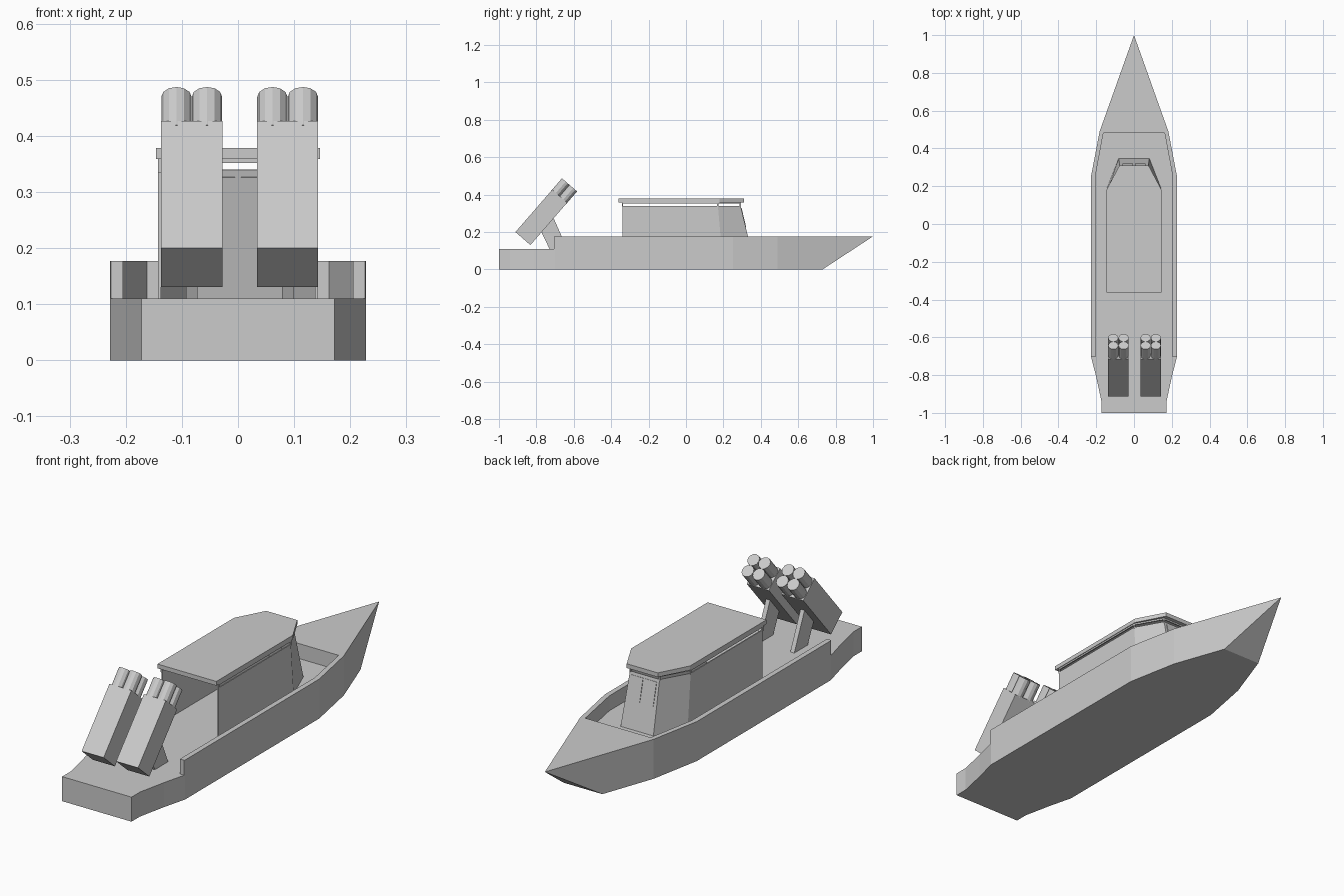
import bpy, bmesh, math
from mathutils import Vector, Matrix

if "Cube" in bpy.data.objects:
    bpy.data.objects.remove(bpy.data.objects["Cube"])


def finish(name, bm):
    bmesh.ops.recalc_face_normals(bm, faces=bm.faces[:])
    me = bpy.data.meshes.new(name)
    bm.to_mesh(me)
    bm.free()
    ob = bpy.data.objects.new(name, me)
    bpy.context.collection.objects.link(ob)
    return ob


def mirrored(half):
    """Close a right-hand outline by reflecting it across x = 0."""
    return half + [(-x, y) for x, y in reversed(half) if x > 0]


def prism(name, pts, offset):
    """Extrude a polygon of 3D points along an offset."""
    bm = bmesh.new()
    face = bm.faces.new([bm.verts.new(p) for p in pts])
    ext = bmesh.ops.extrude_face_region(bm, geom=[face], use_keep_orig=True)
    verts = [g for g in ext["geom"] if isinstance(g, bmesh.types.BMVert)]
    bmesh.ops.translate(bm, verts=verts, vec=offset)
    return finish(name, bm)


def slab(name, half, z0, z1):
    return prism(name, [(x, y, z0) for x, y in mirrored(half)], (0, 0, z1 - z0))


def strip(name, low, high, thick):
    """Wall sheet between two rails, given thickness."""
    bm = bmesh.new()
    a = [bm.verts.new(p) for p in low]
    b = [bm.verts.new(p) for p in high]
    for i in range(len(a) - 1):
        bm.faces.new((a[i], a[i + 1], b[i + 1], b[i]))
    ob = finish(name, bm)
    mod = ob.modifiers.new("thickness", "SOLIDIFY")
    mod.thickness = thick
    mod.offset = 0
    return ob


# Hull: plan outline, with a raked flat cut at the bow
hull = slab("hull", [(.172, -1), (.172, -.94), (.2, -.81), (.228, -.70),
                     (.228, .25), (.182, .49), (0, 1)], 0, .177)
bm = bmesh.new()
bm.from_mesh(hull.data)
cut = bmesh.ops.bisect_plane(bm, geom=bm.verts[:] + bm.edges[:] + bm.faces[:],
                             plane_co=(0, .73, 0), plane_no=(0, .177, -.27),
                             dist=1e-5, clear_outer=True)
bmesh.ops.holes_fill(bm, edges=[e for e in bm.edges if e.is_boundary])
bmesh.ops.recalc_face_normals(bm, faces=bm.faces[:])
bm.to_mesh(hull.data)
bm.free()

# Sunken deck, open at the stern, leaves bulwarks and foredeck
well = slab("well_cutter", [(.4, -1.2), (.4, -.705), (.205, -.705),
                            (.205, .25), (.162, .482)], .11, .3)
well.hide_render = True
mod = hull.modifiers.new("well", "BOOLEAN")
mod.operation = "DIFFERENCE"
mod.solver = "EXACT"
mod.object = well
bpy.context.view_layer.objects.active = hull
bpy.ops.object.modifier_apply(modifier="well")
bpy.data.objects.remove(well)

# Cabin walls, open at the back
low = [(.14, -.34), (.14, .19), (.08, .345)]
high = [(.14, -.34), (.14, .17), (.072, .29)]


def path(half, z):
    pts = half + [(-x, y) for x, y in reversed(half)]
    return [(x, y, z) for x, y in pts]


strip("cabin_walls", path(low, .11), path(high, .34), .005)
strip("roof_trim", path(high, .352), path(high, .36), .006)

# Roof and the little posts carrying it
slab("cabin_roof", [(.146, -.362), (.146, .18), (.077, .31)], .359, .378)
for s in (-1, 1):
    for i, (x, y) in enumerate(high):
        r = .003
        prism(f"roof_post_{i}", [(s * x - r, y - r, .335), (s * x + r, y - r, .335),
                                 (s * x + r, y + r, .335), (s * x - r, y + r, .335)],
              (0, 0, .027))

    # Front window panes on the sloping wall
    def wall_y(z):
        return .345 - .239 * (z - .11)
    strip("window", [(s * .005, wall_y(.227), .227), (s * .062, wall_y(.227), .227)],
          [(s * .005, wall_y(.327), .327), (s * .062, wall_y(.327), .327)], .009)

# Launchers: tilted box, four tubes and a leaning support
along = Vector((0, .656, .755))
across = Vector((0, .755, -.656))
corner = Vector((0, -.912, .2))
W, H, L, T = .109, .106, .30, .08
for cx in (-.0825, .0885):
    base = corner + Vector((cx, 0, 0))
    side = Vector((W / 2, 0, 0))
    prism("launcher_box", [base - side, base + side, base + side + across * H,
                           base - side + across * H], along * L)
    for sx in (-1, 1):
        for k in (.25, .75):
            bm = bmesh.new()
            centre = base + side * (sx * .5) + across * (H * k) + along * (L + T / 2 - .005)
            rot = along.to_track_quat("Z", "Y").to_matrix().to_4x4()
            bmesh.ops.create_cone(bm, cap_ends=True, segments=12, radius1=.027,
                                  radius2=.027, depth=T + .01,
                                  matrix=Matrix.Translation(centre) @ rot)
            finish("launch_tube", bm)
    prism("launcher_support", [(cx - .01, y, z) for y, z in
                               [(-.73, .11), (-.635, .11), (-.708, .275), (-.735, .29), (-.785, .225)]],
          (.02, 0, 0))
